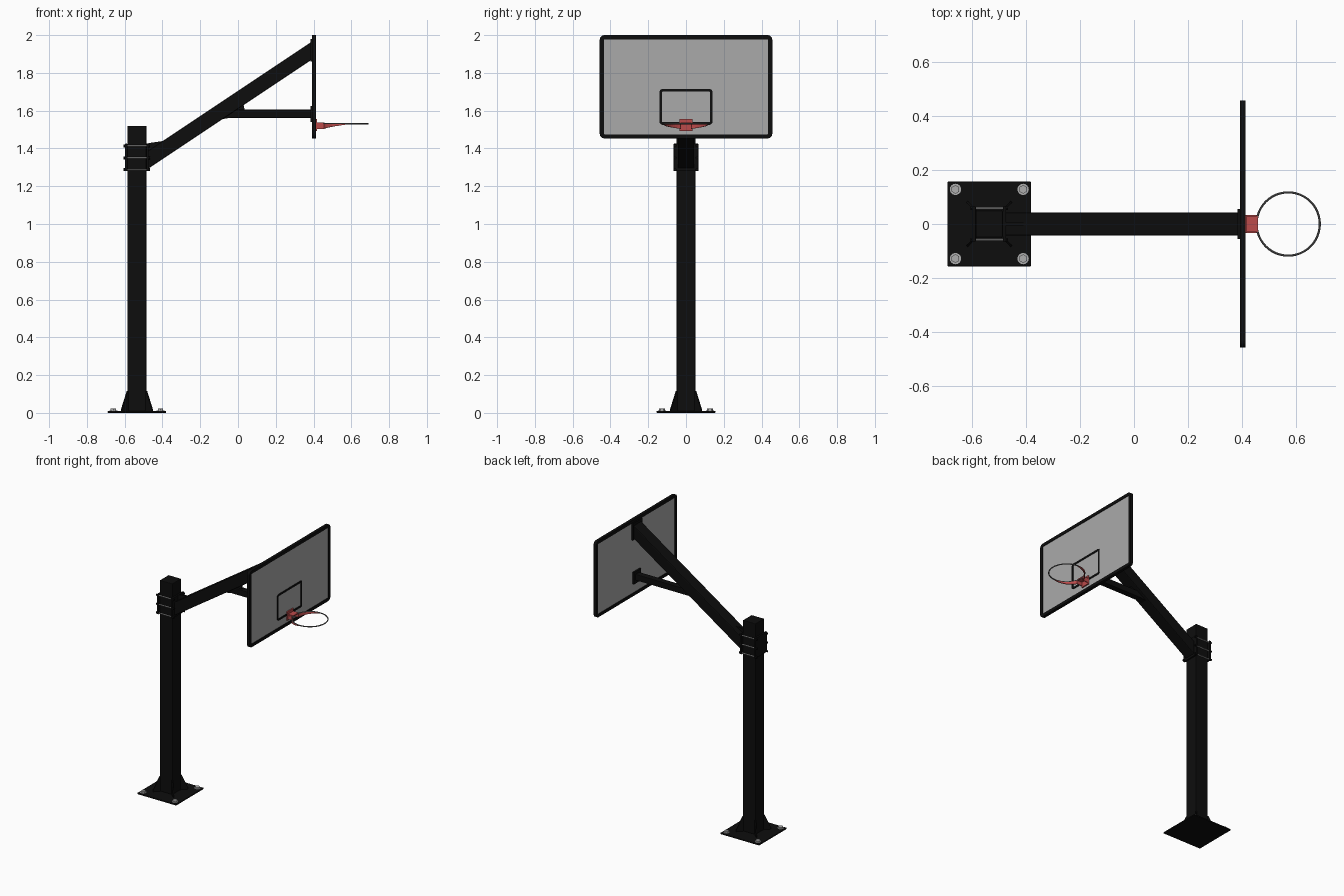
import bpy, bmesh, math
from mathutils import Vector, Matrix

cube = bpy.data.objects.get("Cube")
if cube:
    bpy.data.objects.remove(cube, do_unlink=True)


def material(name, color, rough=0.6):
    m = bpy.data.materials.new(name)
    m.use_nodes = True
    m.diffuse_color = (*color, 1)
    node = m.node_tree.nodes["Principled BSDF"]
    node.inputs["Base Color"].default_value = (*color, 1)
    node.inputs["Roughness"].default_value = rough
    return m


BLACK = material("black paint", (0.004, 0.004, 0.004))
GREY = material("panel grey", (0.4, 0.4, 0.4))
STEEL = material("bolt steel", (0.42, 0.42, 0.42))
DARK = material("rim steel", (0.14, 0.14, 0.14))
RED = material("red paint", (0.5, 0.07, 0.07))


def finish(name, bm, mat, bevel=0):
    bmesh.ops.recalc_face_normals(bm, faces=bm.faces)
    mesh = bpy.data.meshes.new(name)
    bm.to_mesh(mesh)
    bm.free()
    mesh.materials.append(mat)
    ob = bpy.data.objects.new(name, mesh)
    bpy.context.collection.objects.link(ob)
    if bevel:
        mod = ob.modifiers.new("bevel", "BEVEL")
        mod.width, mod.segments = bevel, 2
    return ob


def box(name, lo, hi, mat=BLACK, bevel=0):
    lo, hi = Vector(lo), Vector(hi)
    bm = bmesh.new()
    bmesh.ops.create_cube(bm, size=1)
    for v in bm.verts:
        v.co = Vector(a * b for a, b in zip(v.co, hi - lo)) + (lo + hi) / 2
    return finish(name, bm, mat, bevel)


def rod(name, a, b, radius, mat, sides=8):
    a, b = Vector(a), Vector(b)
    bm = bmesh.new()
    turn = (b - a).to_track_quat("Z", "Y").to_matrix().to_4x4()
    bmesh.ops.create_cone(bm, cap_ends=True, segments=sides, radius1=radius, radius2=radius,
                          depth=(b - a).length, matrix=Matrix.Translation((a + b) / 2) @ turn)
    return finish(name, bm, mat)


def slab(name, outline, half, mat=BLACK, bevel=0):
    """Side profile in x and z, extruded across y."""
    bm = bmesh.new()
    face = bm.faces.new([bm.verts.new((x, -half, z)) for x, z in outline])
    new = bmesh.ops.extrude_face_region(bm, geom=[face])["geom"]
    for v in new:
        if isinstance(v, bmesh.types.BMVert):
            v.co.y = half
    return finish(name, bm, mat, bevel)


def rounded(hy, z0, z1, r):
    """Rounded rectangle outline in y and z."""
    pts = []
    corners = [(hy - r, z1 - r), (r - hy, z1 - r), (r - hy, z0 + r), (hy - r, z0 + r)]
    for i, (cy, cz) in enumerate(corners):
        for k in range(5):
            a = math.radians(90 * i + 22.5 * k)
            pts.append((cy + r * math.cos(a), cz + r * math.sin(a)))
    return pts


def frame(name, hy, z0, z1, r, width, x0, x1, mat):
    outer = rounded(hy, z0, z1, r)
    inner = rounded(hy - width, z0 + width, z1 - width, max(r - width, 0.002))
    bm = bmesh.new()
    loops = [[bm.verts.new((x, y, z)) for y, z in line]
             for x, line in ((x0, outer), (x1, outer), (x1, inner), (x0, inner))]
    n = len(outer)
    for j in range(4):
        a, b = loops[j], loops[(j + 1) % 4]
        for i in range(n):
            bm.faces.new((a[i], a[(i + 1) % n], b[(i + 1) % n], b[i]))
    return finish(name, bm, mat)


# Base plate, anchor bolts, corner fins and post
PX = -0.535
box("base_plate", (PX - 0.155, -0.157, 0), (PX + 0.155, 0.157, 0.01), BLACK, 0.004)
box("post", (PX - 0.05, -0.05, 0.01), (PX + 0.05, 0.05, 1.52), BLACK, 0.004)
for sx in (-1, 1):
    for sy in (-1, 1):
        x, y = PX + sx * 0.125, sy * 0.128
        rod("anchor_washer", (x, y, 0.01), (x, y, 0.013), 0.021, STEEL, 16)
        rod("anchor_nut", (x, y, 0.013), (x, y, 0.022), 0.016, STEEL, 6)
        fin = slab("base_fin", [(0.06, 0.01), (0.116, 0.01), (0.116, 0.018),
                                (0.073, 0.115), (0.06, 0.115)], 0.004)
        fin.matrix_world = (Matrix.Translation((PX, 0, 0))
                            @ Matrix.Rotation(math.atan2(sy, sx), 4, "Z"))

# Clamp around the post
for name, x in (("clamp_back_plate", PX - 0.062), ("clamp_front_plate", PX + 0.05)):
    box(name, (x, -0.065, 1.28), (x + 0.012, 0.065, 1.425), BLACK, 0.002)
for y in (-0.058, 0.058):
    for z in (1.288, 1.35, 1.414):
        rod("clamp_rod", (PX - 0.066, y, z), (PX + 0.066, y, z), 0.004, STEEL)
        for s in (-1, 1):
            rod("clamp_nut", (PX + s * 0.062, y, z), (PX + s * 0.07, y, z), 0.008, BLACK, 6)

# Sloping arm, lower strut and their stiffeners
slab("main_arm", [(-0.475, 1.293), (0.39, 1.87), (0.39, 1.965), (-0.475, 1.388)],
     0.043, BLACK, 0.005)
slab("arm_top_gusset", [(-0.475, 1.37), (-0.38, 1.44), (-0.37, 1.443), (-0.475, 1.428)], 0.006)
slab("lower_strut", [(-0.10, 1.562), (0.39, 1.562), (0.39, 1.605), (-0.08, 1.605)],
     0.022, BLACK, 0.003)
slab("strut_top_gusset", [(-0.04, 1.6), (0.035, 1.605), (0.03, 1.63), (0.0, 1.64)], 0.006)
slab("strut_bottom_gusset", [(-0.12, 1.55), (-0.04, 1.562), (-0.06, 1.58), (-0.1, 1.58)], 0.022)
box("arm_end_plate", (0.383, -0.055, 1.86), (0.397, 0.055, 1.98))
box("strut_end_plate", (0.383, -0.04, 1.54), (0.397, 0.04, 1.625))

# Backboard with border and target square
box("board_panel", (0.395, -0.445, 1.465), (0.408, 0.445, 1.99), GREY)
frame("board_border", 0.457, 1.453, 2.0, 0.025, 0.022, 0.391, 0.412, BLACK)
frame("target_square", 0.14, 1.525, 1.715, 0.016, 0.014, 0.406, 0.411, BLACK)

# Hoop ring
CX, R, RZ = 0.57, 0.117, 1.531
bpy.ops.mesh.primitive_torus_add(location=(CX, 0, RZ), major_radius=R, minor_radius=0.004,
                                 major_segments=48, minor_segments=8)
ring = bpy.context.object
ring.name = "hoop_ring"
ring.data.materials.append(DARK)
bpy.ops.object.shade_smooth_by_angle()

# Hoop mount and tapering side braces
box("hoop_mount_plate", (0.408, -0.034, 1.492), (0.418, 0.034, 1.556), RED, 0.002)
box("hoop_mount_shelf", (0.415, -0.03, 1.529), (0.458, 0.03, 1.537), RED)
for s in (-1, 1):
    path = [(0.415, s * 0.03)]
    for k in range(11):
        a = math.radians(165 - 7.5 * k)
        path.append((CX + R * math.cos(a), s * R * math.sin(a)))
    bm = bmesh.new()
    rows = []
    for i, (x, y) in enumerate(path):
        low = 1.502 + 0.024 * i / (len(path) - 1)
        rows.append((bm.verts.new((x, y, low)), bm.verts.new((x, y, RZ - 0.001))))
    for a, b in zip(rows, rows[1:]):
        bm.faces.new((a[0], b[0], b[1], a[1]))
    brace = finish("hoop_brace", bm, RED)
    mod = brace.modifiers.new("thickness", "SOLIDIFY")
    mod.thickness, mod.offset = 0.006, 0
